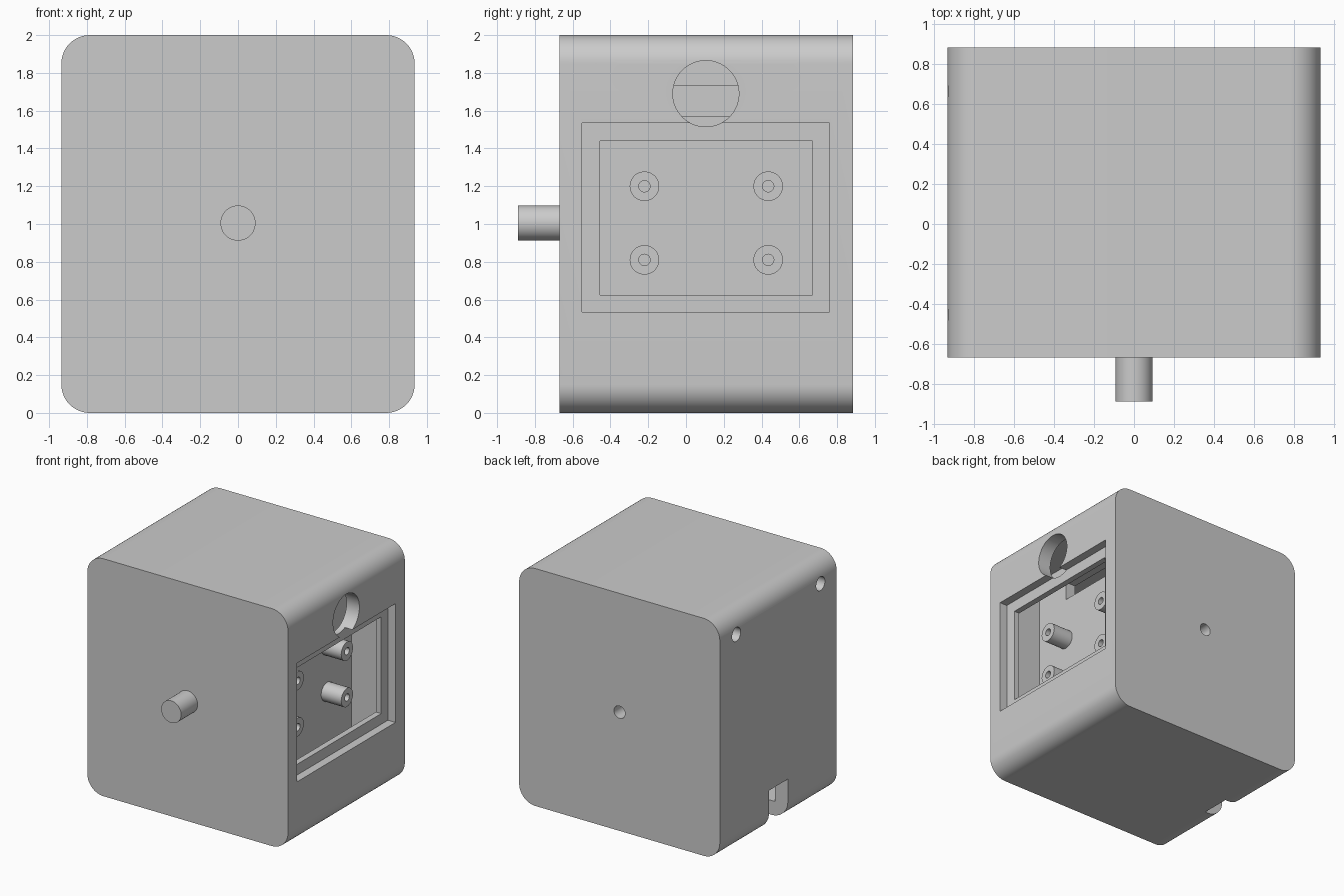
import bpy
import math
from mathutils import Vector

if "Cube" in bpy.data.objects:
    bpy.data.objects.remove(bpy.data.objects["Cube"], do_unlink=True)

grey = bpy.data.materials.new("light grey")
grey.use_nodes = True
colour = (0.6, 0.6, 0.6, 1)
grey.diffuse_color = colour
grey.node_tree.nodes["Principled BSDF"].inputs["Base Color"].default_value = colour


def box(name, low, high):
    """Box spanning two opposite corners."""
    low, high = Vector(low), Vector(high)
    bpy.ops.mesh.primitive_cube_add(size=1, location=(low + high) / 2)
    ob = bpy.context.object
    ob.name = name
    ob.scale = high - low
    bpy.ops.object.transform_apply(location=True, rotation=False, scale=True)
    return ob


def rod(name, start, end, radius, sides=48):
    """Cylinder between two points."""
    start, end = Vector(start), Vector(end)
    axis = end - start
    bpy.ops.mesh.primitive_cylinder_add(
        vertices=sides, radius=radius, depth=axis.length,
        location=(start + end) / 2,
        rotation=axis.to_track_quat("Z", "Y").to_euler())
    ob = bpy.context.object
    ob.name = name
    bpy.ops.object.transform_apply(location=True, rotation=True, scale=True)
    return ob


def apply(ob, mod):
    bpy.ops.object.select_all(action="DESELECT")
    bpy.context.view_layer.objects.active = ob
    ob.select_set(True)
    bpy.ops.object.modifier_apply(modifier=mod.name)


def cut(ob, cutter):
    mod = ob.modifiers.new("cut", "BOOLEAN")
    mod.operation = "DIFFERENCE"
    mod.solver = "EXACT"
    mod.object = cutter
    apply(ob, mod)
    bpy.data.objects.remove(cutter, do_unlink=True)


def finish(ob):
    ob.data.materials.clear()
    ob.data.materials.append(grey)
    bpy.ops.object.select_all(action="DESELECT")
    bpy.context.view_layer.objects.active = ob
    ob.select_set(True)
    bpy.ops.object.shade_smooth_by_angle(angle=math.radians(30))


# Overall sizes
SIDE, FRONT, BACK = 0.935, -0.67, 0.885
WALL = 0.12
MID_Y = 0.105
IN_FRONT, IN_BACK = -0.55, 0.76
DIVIDER = (0.43, 0.525)

# Housing with four rounded long edges
housing = box("housing", (-SIDE, FRONT, 0), (SIDE, BACK, 2))
weights = housing.data.attributes.new("bevel_weight_edge", "FLOAT", "EDGE")
for edge in housing.data.edges:
    a, b = (housing.data.vertices[i].co for i in edge.vertices)
    weights.data[edge.index].value = float(abs(a.y - b.y) > 0.1)
bevel = housing.modifiers.new("round", "BEVEL")
bevel.limit_method = "WEIGHT"
bevel.width = 0.15
bevel.segments = 12
apply(housing, bevel)

# Two inner chambers, leaving a dividing wall
cut(housing, box("chamber", (-SIDE + WALL, IN_FRONT, WALL),
                 (DIVIDER[0], IN_BACK, 2 - WALL)))
cut(housing, box("bay", (DIVIDER[1], IN_FRONT, WALL),
                 (SIDE - WALL, IN_BACK, 2 - WALL)))

# Cable window in the divider
cut(housing, box("window", (0.4, -0.22, 1.57), (0.6, 0.43, 1.73)))

# Stepped opening and round port on the left side
cut(housing, box("recess", (SIDE - 0.07, IN_FRONT, 0.535), (1.1, IN_BACK, 1.535)))
cut(housing, box("opening", (0.7, -0.455, 0.625), (1.1, 0.67, 1.44)))
cut(housing, rod("port", (0.75, MID_Y, 1.69), (1.1, MID_Y, 1.69), 0.175, 64))

# Hanging holes and cable notch on the right side
for y in (MID_Y - 0.56, MID_Y + 0.56):
    cut(housing, rod("hole", (-1.1, y, 1.82), (-0.78, y, 1.82), 0.058, 32))
cut(housing, box("notch", (-1.1, -0.02, -0.1), (-0.76, 0.23, 0.34)))

# Hole in the back
cut(housing, rod("back_hole", (0, 0.7, 1), (0, 1, 1), 0.052, 32))
finish(housing)

# Drive shaft
finish(rod("shaft", (0, -0.89, 1.005), (0, -0.6, 1.005), 0.093))

# Hollow mounting posts on the divider
for y in (-0.22, 0.435):
    for z in (0.81, 1.2):
        post = rod("mounting_post", (0.515, y, z), (0.712, y, z), 0.078)
        cut(post, rod("bore", (0.56, y, z), (0.8, y, z), 0.03, 32))
        finish(post)
